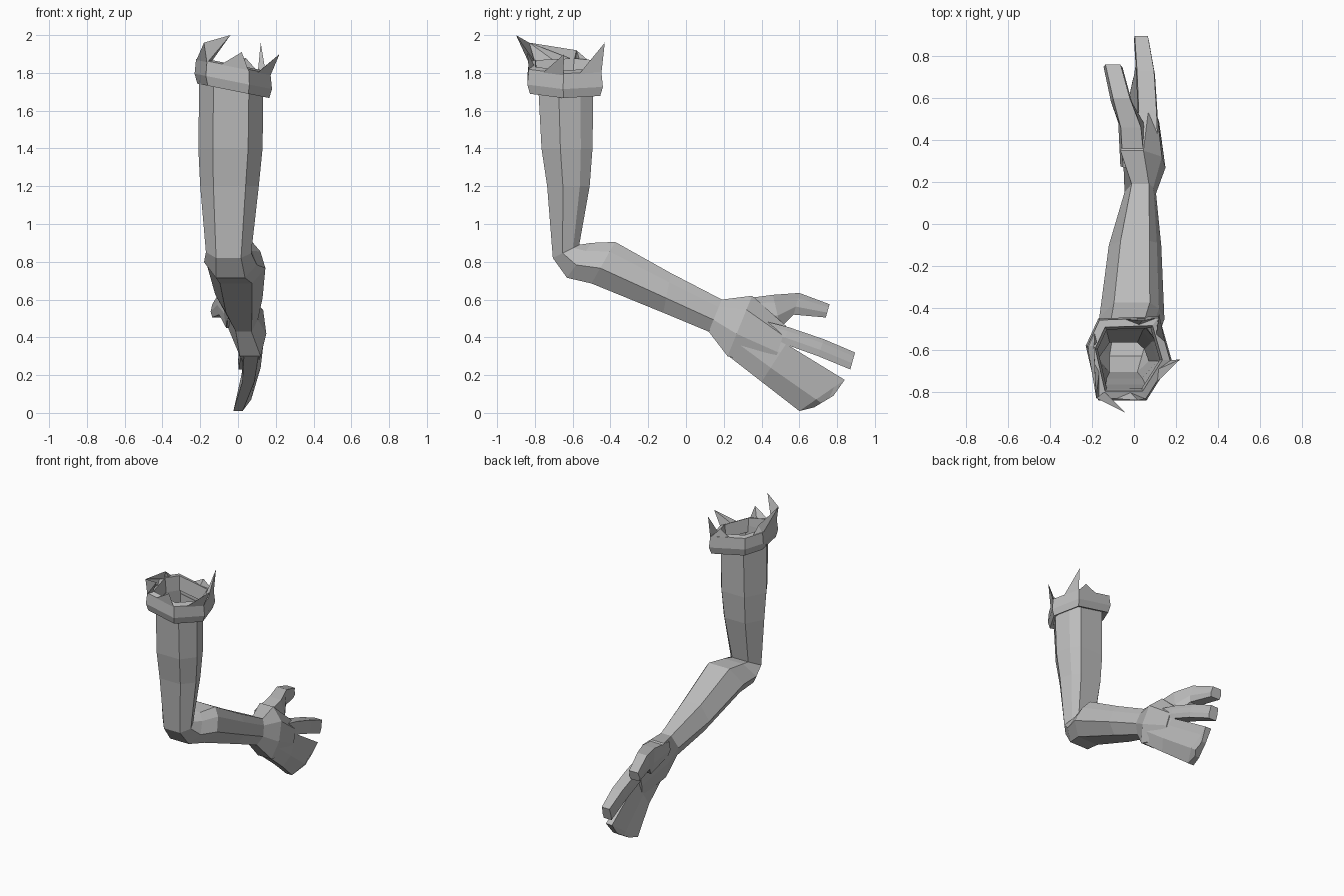
import bpy
import bmesh
from mathutils import Vector

default_cube = bpy.data.objects.get("Cube")
if default_cube:
    bpy.data.objects.remove(default_cube, do_unlink=True)

# One plain grey for everything
grey = bpy.data.materials.new("plain_grey")
grey.use_nodes = True
colour = (0.5, 0.5, 0.5, 1)
grey.diffuse_color = colour
grey.node_tree.nodes["Principled BSDF"].inputs["Base Color"].default_value = colour


def finish(bm, name):
    """Turn a bmesh into a flat shaded object."""
    bmesh.ops.recalc_face_normals(bm, faces=bm.faces[:])
    mesh = bpy.data.meshes.new(name)
    bm.to_mesh(mesh)
    bm.free()
    mesh.materials.append(grey)
    obj = bpy.data.objects.new(name, mesh)
    bpy.context.collection.objects.link(obj)
    return obj


def bridge(bm, lower, upper):
    """Join two vertex loops with quads."""
    count = len(lower)
    for i in range(count):
        j = (i + 1) % count
        bm.faces.new((lower[i], lower[j], upper[j], upper[i]))


def section(near, far, near_x, mid_x, far_x, width, flat):
    """Seven sided section spanning two points of the side plane."""
    near = Vector((near_x, *near))
    far = Vector((far_x, *far))
    side = Vector((width, 0, 0))

    def middle(t):
        point = near.lerp(far, t)
        point.x = mid_x
        return point

    return [
        near - side * flat,
        near + side * flat,
        middle(0.37) + side,
        middle(0.77) + side * max(flat, 0.83),
        far + side * flat,
        far - side * flat,
        middle(0.45) - side,
    ]


def limb(name, sections, flat=0.55, hollow=False):
    """Loft a limb through a row of sections; flat squares them off."""
    bm = bmesh.new()
    loops = [[bm.verts.new(p) for p in section(*s, flat)] for s in sections]
    for lower, upper in zip(loops, loops[1:]):
        bridge(bm, lower, upper)
    if not hollow:
        bm.faces.new(loops[0])
    bm.faces.new(loops[-1])
    return finish(bm, name)


def straight(near, far, x, width):
    """Section arguments with the same x throughout."""
    return near, far, x, x, x, width


# Upper arm, elbow and forearm down to the wrist, open at the shoulder
wrist = straight((0.12, 0.43), (0.19, 0.6), 0.03, 0.075)
limb("arm", [
    straight((-0.785, 1.78), (-0.49, 1.78), -0.035, 0.17),
    straight((-0.765, 1.4), (-0.495, 1.4), -0.04, 0.17),
    straight((-0.735, 1.2), (-0.51, 1.2), -0.045, 0.155),
    straight((-0.705, 0.82), (-0.565, 0.89), -0.05, 0.12),
    straight((-0.63, 0.715), (-0.5, 0.9), -0.04, 0.14),
    straight((-0.5, 0.685), (-0.375, 0.905), -0.01, 0.155),
    straight((-0.12, 0.53), (-0.08, 0.74), 0.005, 0.125),
    wrist,
], hollow=True)

# Palm, arched so that its back faces +x
limb("palm", [
    wrist,
    ((0.22, 0.3), (0.35, 0.62), 0.065, 0.05, -0.01, 0.1),
    ((0.46, 0.24), (0.53, 0.46), 0.065, 0.07, 0.04, 0.05),
])

# Joined outer fingers, growing out of the palm
limb("outer_fingers", [
    ((0.22, 0.305), (0.36, 0.48), 0.07, 0.08, 0.07, 0.055),
    ((0.4, 0.165), (0.53, 0.365), 0.055, 0.075, 0.075, 0.045),
    ((0.6, 0.01), (0.84, 0.175), 0, 0.035, 0.045, 0.035),
    ((0.68, 0.03), (0.78, 0.09), 0.01, 0.03, 0.035, 0.025),
], flat=0.7)

# Pointing finger
limb("index_finger", [
    straight((0.32, 0.4), (0.36, 0.5), 0.065, 0.055),
    straight((0.52, 0.365), (0.54, 0.455), 0.065, 0.047),
    straight((0.7, 0.3), (0.73, 0.39), 0.055, 0.045),
    straight((0.87, 0.23), (0.895, 0.32), 0.035, 0.035),
], flat=0.9)

# Thumb, bent towards -x
limb("thumb", [
    straight((0.28, 0.5), (0.27, 0.6), 0, 0.065),
    straight((0.5, 0.45), (0.46, 0.625), -0.015, 0.06),
    straight((0.57, 0.52), (0.6, 0.635), -0.06, 0.05),
    straight((0.74, 0.505), (0.76, 0.575), -0.1, 0.045),
], flat=0.8)

# Torn cuff: a tilted collar around the open end of the arm
OUTLINE = [(-0.23, -0.58), (-0.17, -0.84), (0.06, -0.84),
           (0.18, -0.65), (0.12, -0.44), (-0.17, -0.45)]
CENTRE = Vector((-0.025, -0.64))


def cuff_loop(scale, height):
    points = []
    for corner in OUTLINE:
        x, y = CENTRE.lerp(Vector(corner), scale)
        points.append(Vector((x, y, height - 0.2 * x)))
    return points


bm = bmesh.new()
profile = [(0.75, 1.715), (0.93, 1.7), (1, 1.75), (0.96, 1.83), (0.78, 1.84), (0.72, 1.74)]
loops = [[bm.verts.new(p) for p in cuff_loop(*row)] for row in profile]
for lower, upper in zip(loops, loops[1:]):
    bridge(bm, lower, upper)
finish(bm, "cuff")

# Ragged points standing on the rim
rim = cuff_loop(0.96, 1.82)
inner_rim = cuff_loop(0.8, 1.83)


def shard(name, start, end, inside, tip):
    """Three sided spike from a stretch of rim to a tip."""
    bm = bmesh.new()
    a, b, c, d = [bm.verts.new(p) for p in (start, end, inside, tip)]
    for face in ((a, b, c), (a, b, d), (b, c, d), (c, a, d)):
        bm.faces.new(face)
    return finish(bm, name)


TEARS = [
    (0, 0, 1, (-0.18, -0.83, 1.96)),
    (5, 0.4, 1, (-0.19, -0.58, 1.92)),
    (1, 0.3, 1, (0.02, -0.84, 1.91)),
    (2, 0.4, 1, (0.22, -0.645, 1.9)),
    (3, 0.4, 1, (0.12, -0.43, 1.96)),
    (4, 0, 0.6, (0.04, -0.46, 1.88)),
]
for number, (i, begin, stop, tip) in enumerate(TEARS):
    j = (i + 1) % len(rim)
    inside = inner_rim[i].lerp(inner_rim[j], (begin + stop) / 2)
    shard(f"cuff_tear_{number}", rim[i].lerp(rim[j], begin),
          rim[i].lerp(rim[j], stop), inside, Vector(tip))

# Tall flaps: one folding across the front, one running back along the -x side
corner = Vector((-0.18, -0.83, 1.96))
shard("front_flap", rim[1], inner_rim[1], corner, Vector((-0.04, -0.9, 2)))
shard("side_flap", rim[0], inner_rim[0], corner, Vector((-0.19, -0.58, 1.92)))
